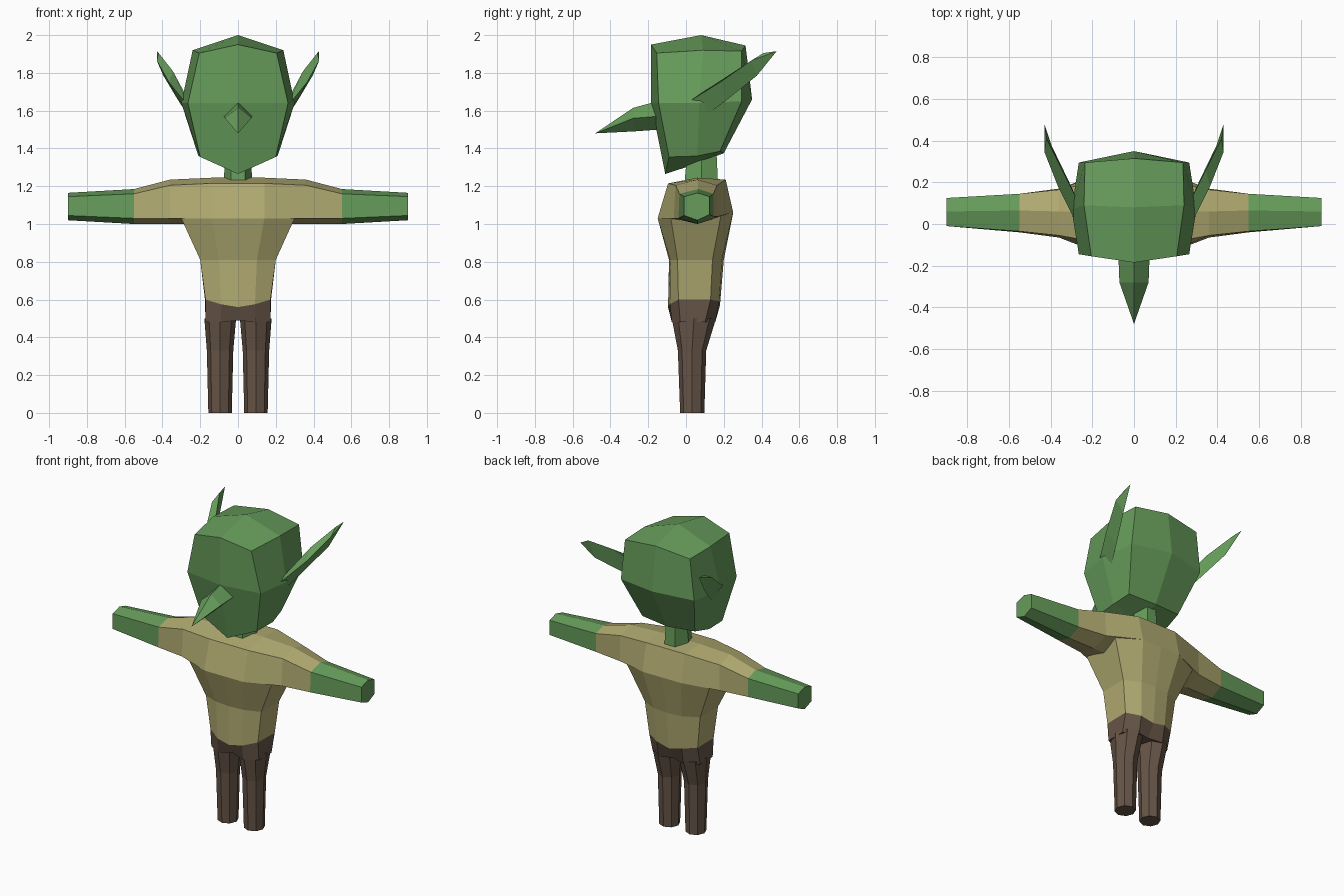
import bpy, bmesh, math

cube = bpy.data.objects.get("Cube")
if cube:
    bpy.data.objects.remove(cube, do_unlink=True)


def material(name, rgb):
    m = bpy.data.materials.new(name)
    m.use_nodes = True
    m.diffuse_color = (*rgb, 1)
    bsdf = m.node_tree.nodes["Principled BSDF"]
    bsdf.inputs["Base Color"].default_value = (*rgb, 1)
    bsdf.inputs["Roughness"].default_value = 0.9
    return m


SKIN = material("green skin", (0.135, 0.335, 0.105))
SHIRT = material("khaki shirt", (0.44, 0.405, 0.165))
PANTS = material("brown trousers", (0.133, 0.089, 0.063))


def finish(name, bm, mats, rule=None):
    """Turn the bmesh into a flat shaded object."""
    bmesh.ops.recalc_face_normals(bm, faces=bm.faces[:])
    if rule:
        for f in bm.faces:
            f.material_index = rule(f.calc_center_median())
    me = bpy.data.meshes.new(name)
    bm.to_mesh(me)
    bm.free()
    for m in mats:
        me.materials.append(m)
    ob = bpy.data.objects.new(name, me)
    bpy.context.collection.objects.link(ob)
    return ob


def loft(name, rings, mats, tip=None, rule=None):
    """Skin a list of equal point rings, capped or closed to a tip."""
    bm = bmesh.new()
    loops = [[bm.verts.new(p) for p in r] for r in rings]
    n = len(loops[0])
    for a, b in zip(loops, loops[1:]):
        for i in range(n):
            j = (i + 1) % n
            bm.faces.new((a[i], a[j], b[j], b[i]))
    bm.faces.new(loops[0])
    if tip:
        t = bm.verts.new(tip)
        for i in range(n):
            bm.faces.new((loops[-1][i], loops[-1][(i + 1) % n], t))
    else:
        bm.faces.new(loops[-1])
    return finish(name, bm, mats, rule)


def flip(p, s):
    return (p[0] * s, p[1], p[2])


def whole(half):
    """Close a half ring (front centre to back centre) by mirroring in x."""
    return half + [flip(p, -1) for p in half[-2:0:-1]]


def oval(cx, cy, z, rx, ry, n=8):
    return [(cx + rx * math.cos(2 * math.pi * i / n),
             cy + ry * math.sin(2 * math.pi * i / n), z) for i in range(n)]


# Head: a 3 x 3 x 3 block, listed as (centre point, side point) by level and depth
HEAD = {
    (0, 0): ((0, -0.11, 1.265), (0.20, -0.09, 1.355)),
    (0, 1): ((0, 0.06, 1.32), (0.21, 0.06, 1.36)),
    (0, 2): ((0, 0.20, 1.375), (0.19, 0.18, 1.385)),
    (1, 0): ((0, -0.185, 1.64), (0.265, -0.145, 1.64)),
    (1, 1): ((0, 0.08, 1.64), (0.30, 0.07, 1.64)),
    (1, 2): ((0, 0.35, 1.66), (0.265, 0.295, 1.65)),
    (2, 0): ((0, -0.185, 1.95), (0.205, -0.155, 1.905)),
    (2, 1): ((0, 0.08, 2.0), (0.24, 0.09, 1.92)),
    (2, 2): ((0, 0.315, 1.945), (0.235, 0.295, 1.915)),
}
bm = bmesh.new()
grid = {}
for (k, j), (mid, side) in HEAD.items():
    for i, p in enumerate((flip(side, -1), mid, side)):
        if (i, j, k) != (1, 1, 1):
            grid[i, j, k] = bm.verts.new(p)
for axis in range(3):
    for level in (0, 2):
        for u in (0, 1):
            for v in (0, 1):
                quad = []
                for a, b in ((u, v), (u + 1, v), (u + 1, v + 1), (u, v + 1)):
                    key = [a, b]
                    key.insert(axis, level)
                    quad.append(grid[tuple(key)])
                bm.faces.new(quad)
finish("head", bm, [SKIN])

# Nose
loft("nose", [
    [(0, -0.15, 1.65), (0.075, -0.15, 1.57), (0, -0.14, 1.50), (-0.075, -0.15, 1.57)],
    [(0, -0.28, 1.615), (0.07, -0.28, 1.56), (0, -0.28, 1.49), (-0.07, -0.28, 1.56)],
], [SKIN], tip=(0, -0.48, 1.48))

# Ears: thin blades swept up and back
EAR = [
    [(0.26, -0.03, 1.62), (0.27, 0.11, 1.67), (0.25, 0.07, 1.55)],
    [(0.365, 0.18, 1.75), (0.345, 0.26, 1.81), (0.32, 0.22, 1.66)],
    [(0.43, 0.345, 1.865), (0.42, 0.41, 1.905), (0.395, 0.375, 1.785)],
]
for s, label in ((1, "left_ear"), (-1, "right_ear")):
    loft(label, [[flip(p, s) for p in r] for r in EAR], [SKIN],
         tip=(0.43 * s, 0.48, 1.915))

# Neck
loft("neck", [oval(0, 0.08, 1.18, 0.08, 0.105, 6),
              oval(0, 0.085, 1.44, 0.06, 0.085, 6)], [SKIN])

# Chest, sleeves and arms: hexagonal sections (y, z) along x
SECTIONS = [
    (0.14, [(0.06, 1.245), (0.21, 1.235), (0.25, 1.06), (0.06, 1.0), (-0.15, 1.03), (-0.095, 1.215)]),
    (0.36, [(0.06, 1.235), (0.165, 1.205), (0.17, 1.04), (0.06, 1.0), (-0.065, 1.03), (-0.055, 1.205)]),
    (0.55, [(0.065, 1.185), (0.145, 1.16), (0.145, 1.04), (0.06, 1.0), (-0.04, 1.03), (-0.035, 1.16)]),
    (0.90, [(0.06, 1.165), (0.125, 1.145), (0.125, 1.05), (0.06, 1.02), (-0.01, 1.045), (-0.01, 1.145)]),
]
right = [[(-x, y, z) for y, z in sec] for x, sec in reversed(SECTIONS)]
left = [[(x, y, z) for y, z in sec] for x, sec in SECTIONS]
loft("chest_and_arms", right + left, [SHIRT, SKIN],
     rule=lambda c: 1 if abs(c.x) > 0.56 else 0)

# Lower shirt, tapering from the chest to a dipped hem
HEM = [(0, -0.095, 0.56), (0.09, -0.085, 0.575), (0.172, -0.04, 0.60),
       (0.175, 0.13, 0.60), (0.09, 0.175, 0.59), (0, 0.18, 0.57)]
loft("torso", [
    whole(HEM),
    whole([(0, -0.09, 0.81), (0.10, -0.083, 0.81), (0.20, -0.045, 0.81),
           (0.20, 0.14, 0.81), (0.10, 0.19, 0.81), (0, 0.20, 0.81)]),
    whole([(0, -0.15, 1.03), (0.14, -0.15, 1.03), (0.30, -0.08, 1.03),
           (0.30, 0.185, 1.045), (0.14, 0.25, 1.06), (0, 0.25, 1.06)]),
], [SHIRT])

# Trouser seat below the hem
loft("trouser_seat", [
    whole([(0, -0.055, 0.49), (0.09, -0.075, 0.48), (0.172, -0.03, 0.48),
           (0.172, 0.10, 0.48), (0.09, 0.155, 0.48), (0, 0.13, 0.49)]),
    whole(HEM),
], [PANTS])

# Trouser legs
for s, label in ((1, "left_leg"), (-1, "right_leg")):
    loft(label, [oval(0.095 * s, 0.033, 0, 0.062, 0.064),
                 oval(0.095 * s, 0.032, 0.33, 0.07, 0.075),
                 oval(0.094 * s, 0.042, 0.50, 0.084, 0.117)], [PANTS])
